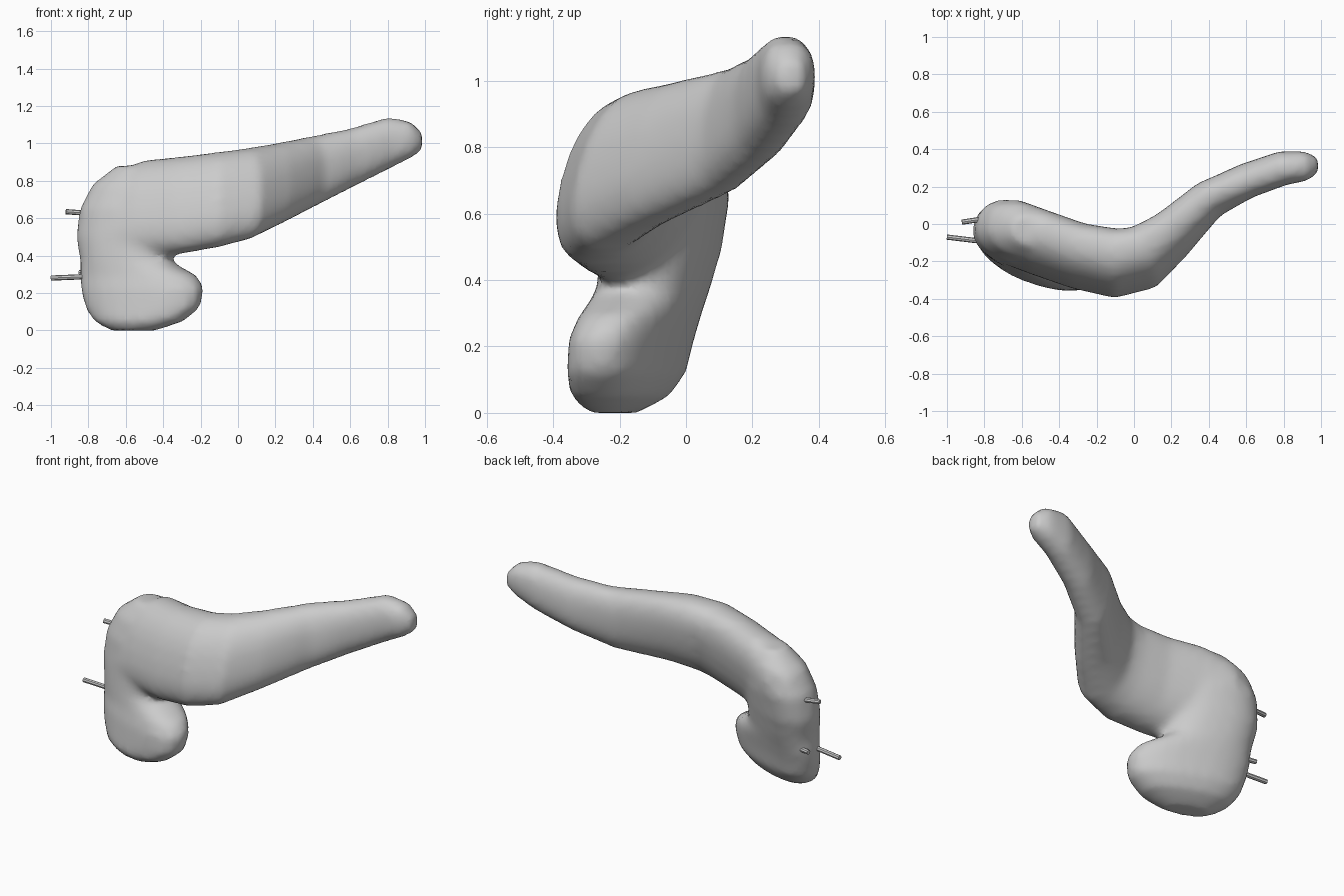
import bpy, bmesh, math
from mathutils import Vector

cube = bpy.data.objects.get("Cube")
if cube:
    bpy.data.objects.remove(cube, do_unlink=True)

grey = bpy.data.materials.new("tissue_grey")
grey.use_nodes = True
colour = (0.6, 0.6, 0.6, 1)
grey.diffuse_color = colour
grey.node_tree.nodes["Principled BSDF"].inputs["Base Color"].default_value = colour
UP = Vector((0, 0, 1))


def make_object(name, bm):
    mesh = bpy.data.meshes.new(name)
    bmesh.ops.recalc_face_normals(bm, faces=bm.faces)
    bm.to_mesh(mesh)
    bm.free()
    obj = bpy.data.objects.new(name, mesh)
    bpy.context.collection.objects.link(obj)
    mesh.materials.append(grey)
    return obj


def power(v, p):
    return math.copysign(abs(v) ** p, v)


def loft(bm, sections, sides=24, p=0.85):
    """Skin rounded sections given as (centre, axis_u, axis_v)."""
    rings = []
    for c, u, v in sections:
        angles = [math.tau * i / sides for i in range(sides)]
        rings.append([bm.verts.new(c + u * power(math.cos(a), p) + v * power(math.sin(a), p))
                      for a in angles])
    for r, s in zip(rings, rings[1:]):
        for i in range(sides):
            j = (i + 1) % sides
            bm.faces.new((r[i], r[j], s[j], s[i]))
    bm.faces.new(rings[0])
    bm.faces.new(rings[-1])


# Tail and body: x, y, z, half thickness, half height, backward lean
body = [
    (.985, .32, 1.01, .04, .05, 0), (.92, .31, 1.02, .08, .10, 0),
    (.80, .30, 1.0, .092, .14, 0), (.60, .23, .92, .095, .16, 0),
    (.40, .13, .85, .105, .19, .1), (.20, -.06, .78, .13, .22, .2),
    (.05, -.18, .73, .16, .245, .25), (-.10, -.21, .70, .17, .255, .25),
    (-.30, -.17, .67, .16, .26, .25), (-.50, -.10, .65, .16, .26, .25),
    (-.66, -.04, .59, .16, .25, .25), (-.78, -.01, .56, .12, .20, .2)]
points = [Vector(b[:3]) for b in body]
sections = []
for i, b in enumerate(body):
    along = points[max(i - 1, 0)] - points[min(i + 1, len(body) - 1)]
    side = Vector((along.y, -along.x, 0)).normalized()
    sections.append((points[i], side * b[3], (UP + Vector((0, b[5], 0))) * b[4]))
bm = bmesh.new()
loft(bm, sections)

# Head and hooked lower lobe: z, x, y, half length, half thickness
head = [
    (.0, -.56, -.22, .13, .06), (.05, -.53, -.20, .25, .12),
    (.12, -.51, -.18, .32, .14), (.22, -.51, -.165, .345, .145),
    (.29, -.53, -.14, .33, .145), (.37, -.60, -.10, .25, .15),
    (.50, -.62, -.07, .25, .16), (.65, -.61, -.05, .24, .165),
    (.78, -.59, -.04, .19, .14), (.88, -.55, -.04, .10, .08)]
turn = math.radians(-20)
length_axis = Vector((math.cos(turn), math.sin(turn), 0))
width_axis = Vector((-math.sin(turn), math.cos(turn), 0))
loft(bm, [(Vector((x, y, z)), length_axis * a, width_axis * b) for z, x, y, a, b in head])

# Fuse both lofts into one soft organ surface
organ = make_object("organ_body", bm)
remesh = organ.modifiers.new("fuse", 'REMESH')
remesh.mode = 'VOXEL'
remesh.voxel_size = 0.025
remesh.use_smooth_shade = True
smooth = organ.modifiers.new("soften", 'SMOOTH')
smooth.factor = 0.5
smooth.iterations = 5

# Ducts leaving the side of the head
ducts = {
    "main_duct": ((-1, -.07, .28), (-.75, -.10, .29), .014),
    "upper_duct": ((-.92, .01, .635), (-.72, .04, .62), .014),
    "short_duct": ((-.85, .02, .31), (-.70, .0, .31), .014)}
for name, (start, end, radius) in ducts.items():
    start, end = Vector(start), Vector(end)
    axis = (end - start).normalized()
    u = axis.cross(UP).normalized() * radius
    v = axis.cross(u)
    bm = bmesh.new()
    loft(bm, [(start, u, v), (end, u, v)], sides=8, p=1)
    make_object(name, bm)
